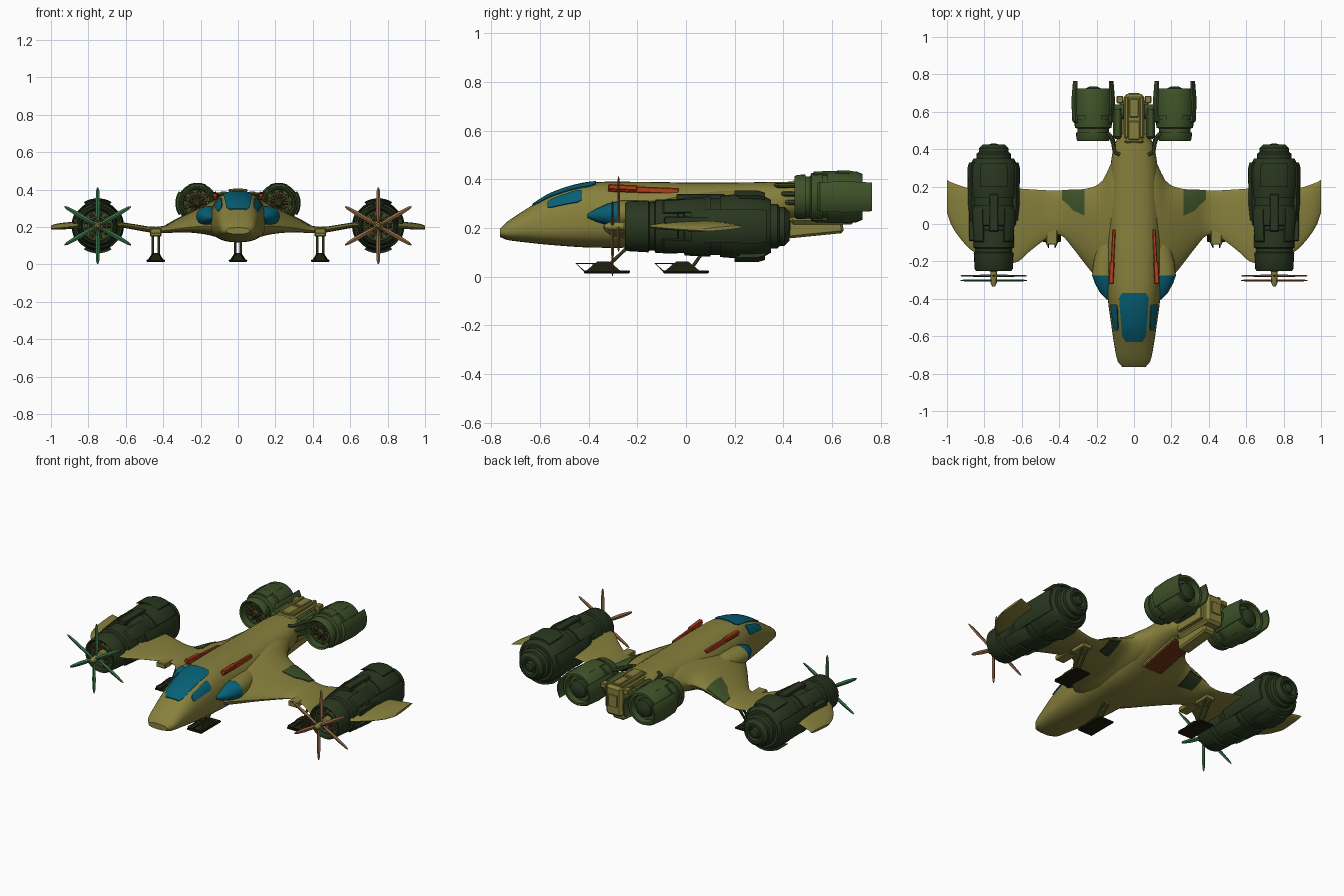
import bpy, bmesh, math
from mathutils import Vector, Matrix

if "Cube" in bpy.data.objects:
    bpy.data.objects.remove(bpy.data.objects["Cube"])


def material(name, *rgb):
    m = bpy.data.materials.new(name)
    m.use_nodes = True
    m.diffuse_color = (*rgb, 1)
    m.node_tree.nodes["Principled BSDF"].inputs["Base Color"].default_value = (*rgb, 1)
    return m


OLIVE = material("olive paint", .24, .215, .045)
DARK = material("dark green", .022, .038, .014)
GREEN = material("mid green", .048, .083, .022)
BLUE = material("blue glass", .002, .115, .18)
RED = material("red trim", .45, .048, .011)
RUST = material("rust grille", .24, .045, .012)
BROWN = material("brown blade", .3, .14, .055)
LEAF = material("green blade", .04, .17, .07)
BLACK = material("black metal", .012, .012, .004)
ENGINE = material("engine brown", .06, .03, .01)
SIDES = ((1, "left"), (-1, "right"))
made = []


def finish(name, bm, mat):
    bmesh.ops.recalc_face_normals(bm, faces=bm.faces)
    me = bpy.data.meshes.new(name)
    bm.to_mesh(me)
    bm.free()
    me.materials.append(mat)
    ob = bpy.data.objects.new(name, me)
    bpy.context.collection.objects.link(ob)
    made.append(ob)
    return ob


def loft(name, rings, mat):
    """Skin closed rings and cap both ends."""
    bm = bmesh.new()
    vs = [[bm.verts.new(p) for p in ring] for ring in rings]
    n = len(vs[0])
    for a, b in zip(vs, vs[1:]):
        for i in range(n):
            bm.faces.new((a[i], a[(i + 1) % n], b[(i + 1) % n], b[i]))
    bm.faces.new(vs[0])
    bm.faces.new(vs[-1])
    return finish(name, bm, mat)


def revolve(name, profile, cx, cz, mat, n=28):
    ang = [math.tau * i / n for i in range(n)]
    return loft(name, [[(cx + r * math.cos(a), y, cz + r * math.sin(a)) for a in ang]
                       for y, r in profile], mat)


def arc_plate(name, profile, cx, cz, mid, half, mat):
    """Curved plate: closed (y, radius) profile swept through an arc in degrees."""
    ang = [math.radians(mid - half + half * i / 5) for i in range(11)]
    return loft(name, [[(cx + r * math.cos(a), y, cz + r * math.sin(a)) for y, r in profile]
                       for a in ang], mat)


def box(name, c, size, mat, rot=(0, 0, 0), bevel=.004):
    bm = bmesh.new()
    bmesh.ops.create_cube(bm, size=1, matrix=Matrix.Diagonal((*size, 1)))
    if bevel:
        bmesh.ops.bevel(bm, geom=bm.edges[:], offset=bevel, segments=1, affect='EDGES')
    ob = finish(name, bm, mat)
    ob.location, ob.rotation_euler = c, rot
    return ob


def tube(name, pts, r, mat, n=8):
    pts = [Vector(p) for p in pts]
    rings = []
    for i, p in enumerate(pts):
        d = (pts[min(i + 1, len(pts) - 1)] - pts[max(i - 1, 0)]).normalized()
        u = d.orthogonal().normalized() if not i else (u - d * u.dot(d)).normalized()
        v = d.cross(u)
        rings.append([p + r * (u * math.cos(math.tau * k / n) + v * math.sin(math.tau * k / n))
                      for k in range(n)])
    return loft(name, rings, mat)


def smooth(table, v):
    """Smooth interpolation of a table keyed by its first column."""
    k = next((i for i in range(len(table) - 2) if v <= table[i + 1][0]), len(table) - 2)
    slope = lambda i, c: ((table[min(i + 1, len(table) - 1)][c] - table[max(i - 1, 0)][c]) /
                          (table[min(i + 1, len(table) - 1)][0] - table[max(i - 1, 0)][0]))
    a, b = table[k], table[k + 1]
    h = b[0] - a[0]
    t = (v - a[0]) / h
    return [a[c] * (2*t**3 - 3*t*t + 1) + b[c] * (3*t*t - 2*t**3) +
            h * (slope(k, c) * (t**3 - 2*t*t + t) + slope(k + 1, c) * (t**3 - t*t))
            for c in range(1, len(a))]


# Fuselage stations: y, half width, bottom, widest height, top
HULL = [(-.765, .062, .163, .18, .197), (-.74, .085, .152, .185, .222), (-.65, .105, .14, .2, .282),
        (-.55, .12, .13, .205, .343), (-.4, .14, .12, .22, .385), (-.2, .15, .12, .22, .39),
        (0, .15, .13, .23, .387), (.2, .135, .18, .26, .387), (.4, .112, .235, .3, .39), (.48, .08, .24, .31, .39)]
# Wing stations: x, leading y, trailing y, height, half thickness, rise to the rear
WING = [(0, -.36, .36, .255, .085, .1), (.1, -.36, .36, .25, .09, .1), (.17, -.32, .23, .24, .07, .07),
        (.25, -.228, .19, .225, .048, .05), (.33, -.125, .185, .205, .03, .03), (.39, -.06, .18, .188, .02, .01),
        (.46, -.075, .18, .186, .016, 0), (.55, -.14, .185, .2, .015, 0), (.63, -.205, .19, .212, .014, 0),
        (.75, -.2, .19, .212, .014, 0)]
TIP = [(.75, -.2, .18, .21, .018, .01), (.87, -.14, .188, .21, .018, .01), (.97, -.02, .22, .202, .014, .015),
       (1, .06, .235, .198, .007, .015)]


def hull(y, deg, off=0):
    hw, zb, zc, zt = smooth(HULL, y)
    c, s = math.cos(math.radians(deg)), math.sin(math.radians(deg))
    z = (zt - zc if s > 0 else zc - zb) + off
    return ((hw + off) * math.copysign(abs(c)**.8, c), y, zc + z * math.copysign(abs(s)**.8, s))


def wing(table, x, s, side, face, off=0):
    yl, yt, z, th, rise = smooth(table, x)
    t = th * max(0, 1 - abs(2*s - 1)**2.5)**.6 + off
    return (side * x, yl + (yt - yl) * s, z + (s - .5) * rise + face * t)


def wing_loft(name, table, side, steps, mat):
    ss = [(1 - math.cos(math.pi * i / 14)) / 2 for i in range(15)]
    x0, x1 = table[0][0], table[-1][0]
    loft(name, [[wing(table, x, s, side, 1) for s in ss] + [wing(table, x, s, side, -1) for s in ss[-2:0:-1]]
                for x in [x0 + (x1 - x0) * i / steps for i in range(steps + 1)]], mat)


def glass(name, y0, y1, front, back):
    """Thin pane following the fuselage; front and back are angle ranges."""
    rings = []
    for i in range(11):
        u = i / 10
        k = min(1, u * 3 + .65, (1 - u) * 3 + .75)
        lo, hi = (front[j] + (back[j] - front[j]) * u for j in (0, 1))
        mid, half = (lo + hi) / 2, (hi - lo) / 2 * k
        a = [mid - half + half * j / 5 for j in range(11)]
        y = y0 + (y1 - y0) * u
        rings.append([hull(y, d, .005) for d in a] + [hull(y, d, -.003) for d in a[::-1]])
    loft(name, rings, BLUE)


# Fuselage and canopy
loft("fuselage", [[hull(-.765 + 1.245 * i / 44, j * 10) for j in range(36)] for i in range(45)], OLIVE)
glass("windshield", -.63, -.37, (62, 118), (62, 118))
glass("left_cabin_window", -.57, -.43, (30, 50), (28, 55))
glass("right_cabin_window", -.57, -.43, (130, 150), (125, 152))

# Belly grille on the rising underside
box("belly_panel", (0, .285, .2), (.13, .28, .02), OLIVE, (.22, 0, 0))
for i in range(14):
    y = .165 + i * .0185
    box(f"grille_slat_{i}", (0, y, .188 + (y - .285) * .22), (.12, .014, .014), RUST, (.22, 0, 0), 0)


def ski(name, x, y):
    box(name + "_ski", (x, y + .015, .02), (.1, .19, .012), BLACK)
    for d in (-.035, .035):
        tube(name + "_ski_toe", [(x + d, y - .075, .02), (x + d * .5, y - .112, .054), (x + d * .4, y - .02, .054)],
             .003, BLACK, 6)
    loft(name + "_ski_mount", [[(x + a * w, y + b * l, z) for a, b in ((1, 1), (-1, 1), (-1, -1), (1, -1))]
                               for w, l, z in ((.042, .07, .025), (.018, .025, .062))], BLACK)


ski("nose", 0, -.34)
for s, n in SIDES:
    tube(n + "_nose_strut", [(s * .014, -.32, .045), (s * .014, -.22, .14)], .007, GREEN)


def engine_front(name, x, z, y, r0, r1):
    """Radial cylinders in the cowl mouth."""
    for i in range(9):
        a = math.tau * i / 9
        d = Vector((math.cos(a), 0, math.sin(a)))
        c = Vector((x, y, z))
        tube(f"{name}_cylinder_{i}", [c + d * r0, c + d * r1], .011, ENGINE)


def propeller(name, x, z, mat):
    revolve(name + "_spinner", [(-.2, .026), (-.25, .026), (-.255, .017), (-.315, .017), (-.335, .007)], x, z, OLIVE, 12)
    for i in range(6):
        a = math.radians(30 + 60 * i)
        d, t = Vector((math.cos(a), 0, math.sin(a))), Vector((-math.sin(a), 0, math.cos(a)))
        c, yy = Vector((x, -.302 + .025 * (i % 2), z)), Vector((0, 1, 0))
        loft(f"{name}_blade_{i}", [[c + d*r + t*w, c + d*r + yy*h, c + d*r - t*w, c + d*r - yy*h]
             for r, w, h in ((.01, .006, .006), (.06, .011, .006), (.13, .012, .005), (.19, .008, .004), (.205, .003, .002))], mat)


for s, n in SIDES:
    # Gull wing, outer wing tip and trailing edge hatches
    wing_loft(n + "_wing", WING, s, 36, OLIVE)
    wing_loft(n + "_wing_tip", TIP, s, 12, OLIVE)
    for face, x0, x1, mat in ((1, .265, .385, GREEN), (-1, .25, .33, DARK)):
        rings = []
        for i in range(9):
            x = x0 + (x1 - x0) * i / 8
            start = .64 + max(0, x - .325) * 2.5 if face > 0 else .72
            ss = [start + (.99 - start) * j / 7 for j in range(8)]
            rings.append([wing(WING, x, q, s, face, .005) for q in ss] +
                         [wing(WING, x, q, s, face, -.002) for q in ss[::-1]])
        loft(f"{n}_{'upper' if face > 0 else 'lower'}_hatch", rings, mat)

    # Blue side blister with a fairing behind it
    def blister(y, x, rx, rz, z):
        return [(s * (x + rx * math.cos(math.tau * k / 20)), y, z + rz * math.sin(math.tau * k / 20)) for k in range(20)]
    loft(n + "_blister", [blister(*p) for p in ((-.405, .135, .008, .008, .25), (-.37, .145, .035, .026, .252),
         (-.32, .152, .056, .045, .256), (-.275, .158, .066, .053, .258))], BLUE)
    loft(n + "_blister_fairing", [blister(*p) for p in ((-.275, .158, .066, .054, .258), (-.2, .15, .066, .055, .258),
         (-.08, .12, .07, .055, .255), (.05, .08, .06, .045, .255))], OLIVE)

    # Red roof rails
    box(n + "_roof_rail", (s * .114, -.175, .357), (.018, .29, .026), RED, (-.04, 0, s * .05))
    box(n + "_roof_rail_block", (s * .12, -.26, .367), (.026, .12, .022), RED, (-.04, 0, s * .05))

    # Wing landing gear
    x = s * .44
    ski(n, x, -.015)
    box(n + "_gear_bracket", (x, -.055, .18), (.06, .11, .03), OLIVE)
    box(n + "_gear_housing", (x, .08, .165), (.06, .1, .03), OLIVE)
    for d in (-.016, .016):
        tube(n + "_gear_strut", [(x + d, .03, .045), (x + d, .11, .16)], .007, GREEN)

    # Wing engine nacelle
    x, z = s * .75, .207
    revolve(n + "_nacelle", [(-.17, .05), (-.17, .083), (-.245, .088), (-.25, .095), (-.24, .102), (-.155, .107),
            (-.15, .099), (-.13, .099), (-.125, .11), (-.035, .112), (-.03, .105), (-.01, .105), (-.005, .12),
            (.1, .125), (.1, .117), (.14, .117), (.14, .126), (.22, .133), (.31, .13), (.35, .108), (.35, .092),
            (.375, .092), (.385, .08), (.405, .08), (.425, .06), (.425, .045), (.4, .04)], x, z, DARK)
    revolve(n + "_nacelle_tail", [(.39, .034), (.425, .026), (.43, .012)], x, z, DARK, 16)
    engine_front(n + "_nacelle", x, z, -.2, .025, .075)
    for r in (.045, .072):
        revolve(n + "_nacelle_ring", [(-.18, r), (-.222, r), (-.222, r + .009), (-.18, r + .009)], x, z, GREEN)
    for i, mid in enumerate((90, 180, 270, 360)):
        back = .05 * (i % 2)
        arc_plate(f"{n}_nacelle_shroud_{i}", [(.02 + y if y < .25 and not back else y - .05 + back, r) for y, r in
                  ((.2, .125), (.2, .137), (.25, .147), (.345, .147), (.375, .138), (.375, .126))] if i % 2 == 0 else
                  [(.02, .118), (.02, .13), (.1, .138), (.3, .14), (.33, .132), (.33, .12)], x, z, mid, 30, DARK)
        arc_plate(f"{n}_nacelle_clamp_{i}", [(-.1, .105), (-.09, .119), (.07, .131), (.09, .12)], x, z, mid + 45, 17, DARK)
    box(n + "_nacelle_spine", (x, .06, .327), (.05, .2, .025), DARK)
    box(n + "_nacelle_side_rib", (x + s * .115, .04, .232), (.035, .26, .03), DARK)
    propeller(n + "_propeller", x, z, BROWN if s > 0 else LEAF)

    # Tail engine
    x, z = s * .218, .328
    revolve(n + "_tail_engine", [(.52, .03), (.52, .072), (.45, .076), (.445, .084), (.455, .09), (.49, .092), (.49, .084),
            (.51, .084), (.515, .098), (.56, .102), (.56, .096), (.58, .096), (.58, .107), (.7, .105), (.725, .094),
            (.725, .08), (.69, .075), (.69, .03)], x, z, GREEN)
    revolve(n + "_tail_engine_hub", [(.465, .012), (.48, .024), (.64, .04), (.7, .055), (.72, .05), (.735, .02)], x, z, DARK, 16)
    engine_front(n + "_tail_engine", x, z, .49, .022, .068)
    revolve(n + "_tail_engine_ring", [(.52, .05), (.472, .05), (.472, .06), (.52, .06)], x, z, GREEN)
    for i, mid in enumerate((0, 180)):
        arc_plate(f"{n}_tail_shroud_{i}", [(.54, .1), (.55, .112), (.66, .117), (.765, .108), (.765, .1), (.7, .103)],
                  x, z, mid, 33, GREEN)
    for i, mid in enumerate((90, 270)):
        arc_plate(f"{n}_tail_cowl_flap_{i}", [(.52, .09), (.525, .104), (.67, .109), (.69, .1)], x, z, mid, 25, GREEN)
    tube(n + "_tail_arm", [(s * .03, .6, .33), (s * .15, .6, .33)], .04, GREEN, 14)
    box(n + "_tail_mount", (s * .088, .54, .33), (.05, .17, .09), GREEN, bevel=.012)

    # Pipes from the fuselage to the tail engines
    for i in range(3):
        h = .375 - i * .035
        tube(f"{n}_pipe_{i}", [(s * .075, .37 + .015 * i, h), (s * .105, .385 + .015 * i, h), (s * .112, .43 + .01 * i, h),
             (s * .125, .47, h), (s * .15, .49, h)], .01, GREEN)
    box(n + "_tail_cheek", (s * .062, .56, .29), (.03, .2, .1), OLIVE)
    box(n + "_tail_cap", (s * .075, .665, .375), (.035, .04, .03), OLIVE)
    box(n + "_tail_rail", (s * .04, .57, .395), (.02, .22, .018), OLIVE)

# Tail block
box("tail_block", (0, .56, .305), (.11, .27, .18), OLIVE, bevel=.015)
box("tail_roof", (0, .5, .397), (.06, .1, .016), OLIVE)
box("tail_roof_rear", (0, .62, .394), (.05, .1, .02), OLIVE)
box("tail_keel", (0, .53, .208), (.08, .23, .08), OLIVE, (.1, 0, 0), .01)
box("tail_vent", (0, .697, .31), (.06, .008, .07), OLIVE, bevel=.002)

# Smooth shading with sharp edges kept
bpy.ops.object.select_all(action='DESELECT')
for ob in made:
    ob.select_set(True)
bpy.context.view_layer.objects.active = made[0]
bpy.ops.object.shade_smooth_by_angle(angle=math.radians(35))
